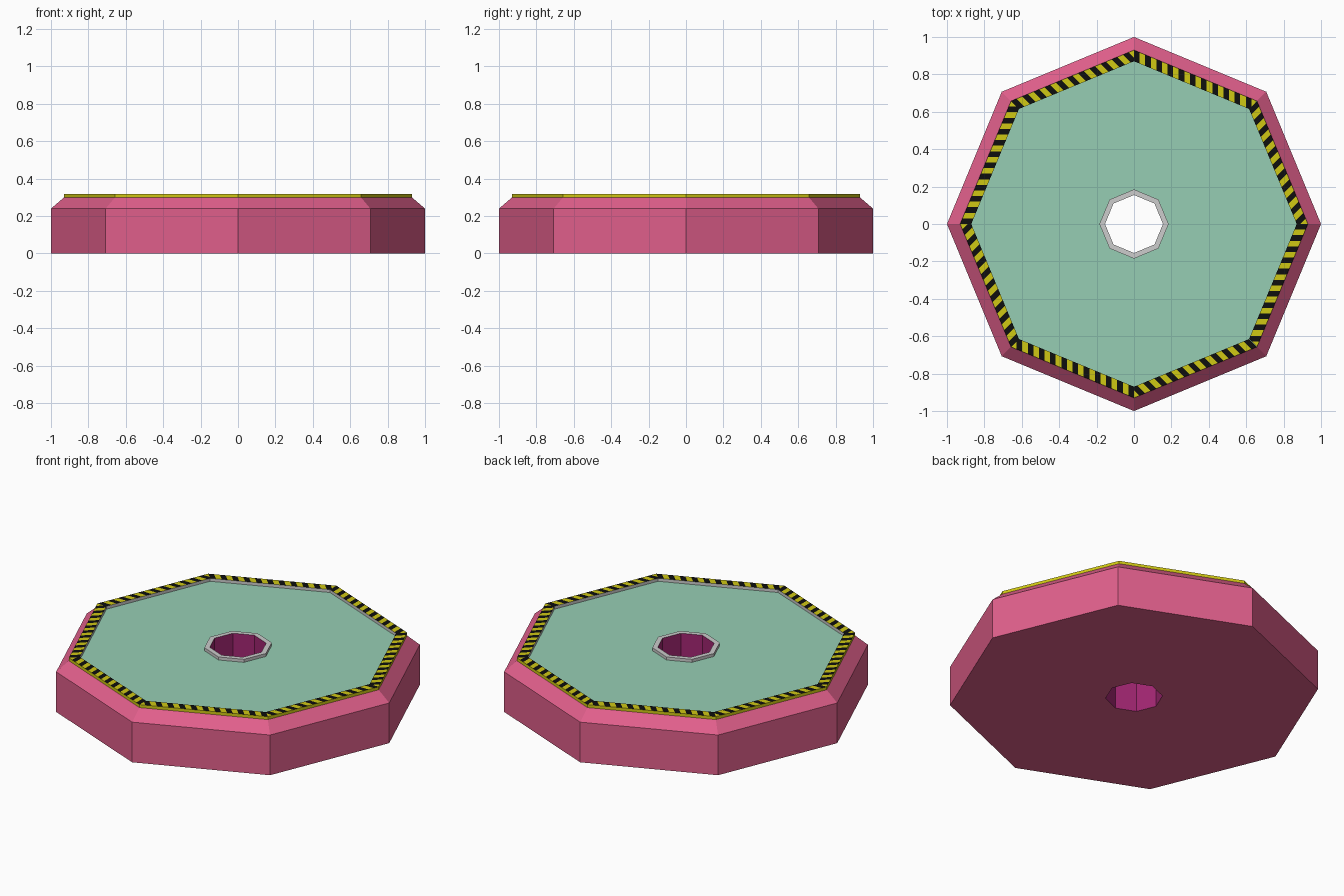
import bpy, bmesh, math
from mathutils import Matrix, Vector

if "Cube" in bpy.data.objects:
    bpy.data.objects.remove(bpy.data.objects["Cube"])

SIDES = 8
STEP = math.tau / SIDES


def material(name, rgb):
    """Flat colour from 0-255 sRGB, stored as linear."""
    lin = [(c / 255 / 12.92) if c < 11 else ((c / 255 + 0.055) / 1.055) ** 2.4 for c in rgb]
    m = bpy.data.materials.new(name)
    m.diffuse_color = (*lin, 1)
    m.use_nodes = True
    m.node_tree.nodes["Principled BSDF"].inputs["Base Color"].default_value = m.diffuse_color
    return m


PINK = material("pink", (224, 95, 139))
GREEN = material("mint green", (150, 206, 180))
GREY = material("light grey", (204, 204, 204))
PURPLE = material("deep magenta", (162, 38, 114))
YELLOW = material("warning yellow", (208, 200, 20))
BLACK = material("black", (14, 14, 14))


def finish(name, bm, mats):
    me = bpy.data.meshes.new(name)
    bm.to_mesh(me)
    bm.free()
    for m in mats:
        me.materials.append(m)
    ob = bpy.data.objects.new(name, me)
    bpy.context.collection.objects.link(ob)
    return ob


def ring_point(r, z, i):
    return Vector((r * math.cos(i * STEP), r * math.sin(i * STEP), z))


def lathe(name, profile, colours):
    """Eight-sided turning of an open (radius, z) profile, one colour per segment."""
    mats = list(dict.fromkeys(colours))
    bm = bmesh.new()
    rings = [[bm.verts.new(ring_point(r, z, i)) for i in range(SIDES)] for r, z in profile]
    for a, b, col in zip(rings, rings[1:], colours):
        for i in range(SIDES):
            j = (i + 1) % SIDES
            f = bm.faces.new((a[i], a[j], b[j], b[i]))
            f.material_index = mats.index(col)
    return finish(name, bm, mats)


BORE, HUB, INNER, OUTER = 0.155, 0.185, 0.87, 0.93
DECK, TOP = 0.30, 0.318

# pink body with chamfered edge and magenta bore
lathe("base_body", [(BORE, TOP), (BORE, 0), (1, 0), (1, 0.24), (OUTER, DECK)],
      [PURPLE, PINK, PINK, PINK])

# green deck
lathe("deck", [(OUTER, DECK), (BORE, DECK)], [GREEN])

# grey collar around the bore
lathe("bore_collar", [(HUB, DECK), (HUB, TOP), (BORE, TOP)], [GREY, GREY])

# raised rim walls: yellow outside, grey inside
lathe("rim_outer_wall", [(OUTER, DECK), (OUTER, TOP)], [YELLOW])
lathe("rim_inner_wall", [(INNER, TOP), (INNER, DECK)], [GREY])

# striped rim top: cut one sector parallel to its mitre, then repeat around
bm = bmesh.new()
bm.faces.new([bm.verts.new(p) for p in (
    ring_point(OUTER, TOP, 1), ring_point(OUTER, TOP, 2),
    ring_point(INNER, TOP, 2), ring_point(INNER, TOP, 1))])
width = OUTER * math.sin(STEP) / 22
for k in range(1, 22):
    bmesh.ops.bisect_plane(bm, geom=bm.verts[:] + bm.edges[:] + bm.faces[:],
                           plane_co=(k * width, 0, 0), plane_no=(1, 0, 0))
for f in bm.faces:
    stripe = int(f.calc_center_median().x / width)
    f.material_index = 1 if stripe % 2 == 0 else 0
sector = bm.verts[:] + bm.edges[:] + bm.faces[:]
for i in range(1, SIDES):
    new = bmesh.ops.duplicate(bm, geom=sector)["geom"]
    bmesh.ops.rotate(bm, verts=[v for v in new if isinstance(v, bmesh.types.BMVert)],
                     cent=(0, 0, 0), matrix=Matrix.Rotation(i * STEP, 3, 'Z'))
finish("rim_hazard_stripes", bm, [YELLOW, BLACK])
